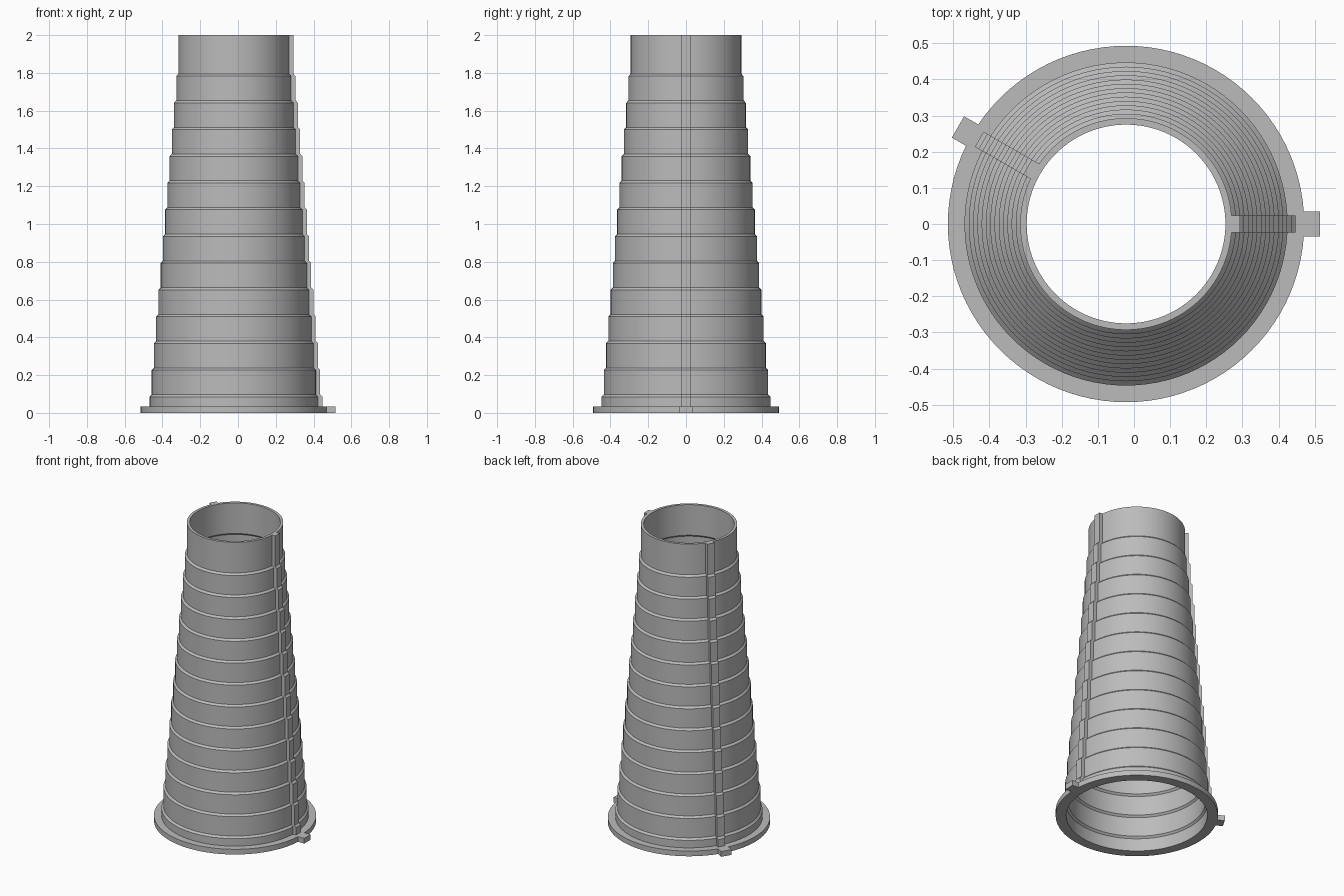
import bpy, bmesh, math
from mathutils import Matrix, Vector

cube = bpy.data.objects.get("Cube")
if cube:
    bpy.data.objects.remove(cube)

AXIS = Matrix.Translation((-0.022, 0, 0))
FLANGE_R, FLANGE_H, HEIGHT = 0.493, 0.035, 2.0
BASE_R, TOP_R, STEPS = 0.447, 0.293, 13
WALL, CHAMFER = 0.018, 0.012
STEP_R = (BASE_R - TOP_R) / STEPS
FIRST_Z, PITCH = 0.097, 0.1415

grey = bpy.data.materials.new("plain grey")
grey.use_nodes = True
colour = (0.5, 0.5, 0.5, 1)
grey.diffuse_color = colour
grey.node_tree.nodes["Principled BSDF"].inputs["Base Color"].default_value = colour


def stepped_line(offset, bottom):
    """Stepped taper from bottom to top as (radius, z), moved out by offset."""
    points = [(BASE_R + offset, bottom)]
    for k in range(STEPS):
        z = FIRST_Z + k * PITCH
        r = BASE_R + offset - k * STEP_R
        points += [(r, z - CHAMFER), (r - STEP_R, z)]
    return points + [(TOP_R + offset, HEIGHT)]


def finish(name, bm, matrix):
    bmesh.ops.recalc_face_normals(bm, faces=bm.faces)
    mesh = bpy.data.meshes.new(name)
    bm.to_mesh(mesh)
    bm.free()
    mesh.materials.append(grey)
    mesh.transform(matrix)
    obj = bpy.data.objects.new(name, mesh)
    bpy.context.collection.objects.link(obj)
    return obj


def lathe(name, profile, segments=96):
    bm = bmesh.new()
    verts = [bm.verts.new((r, 0, z)) for r, z in profile]
    edges = [bm.edges.new((a, b)) for a, b in zip(verts, verts[1:] + verts[:1])]
    bmesh.ops.spin(bm, geom=verts + edges, cent=(0, 0, 0), axis=(0, 0, 1),
                   angle=math.tau, steps=segments, use_merge=True)
    bmesh.ops.remove_doubles(bm, verts=bm.verts, dist=0.0001)
    obj = finish(name, bm, AXIS)
    bpy.ops.object.select_all(action="DESELECT")
    obj.select_set(True)
    bpy.context.view_layer.objects.active = obj
    bpy.ops.object.shade_smooth_by_angle(angle=math.radians(25))


def radial_plate(name, outline, half_width, angle):
    """Extrude an (r, z) outline sideways and turn it about the axis."""
    bm = bmesh.new()
    face = bm.faces.new([bm.verts.new((r, -half_width, z)) for r, z in outline])
    moved = bmesh.ops.extrude_face_region(bm, geom=[face])["geom"]
    bmesh.ops.translate(bm, vec=Vector((0, 2 * half_width, 0)),
                        verts=[v for v in moved if isinstance(v, bmesh.types.BMVert)])
    finish(name, bm, AXIS @ Matrix.Rotation(math.radians(angle), 4, "Z"))


# Hollow stepped cone with its base flange
outer = [(FLANGE_R, 0), (FLANGE_R, FLANGE_H)] + stepped_line(0, FLANGE_H)
inner = stepped_line(-WALL, 0)
lathe("stepped_cone", outer + inner[::-1])

# Stepped ribs and flange tabs
rib = stepped_line(0.022, FLANGE_H) + stepped_line(-WALL / 2, FLANGE_H)[::-1]
tab_in, tab_out = FLANGE_R - 0.02, 0.537
tab = [(tab_in, 0), (tab_out, 0), (tab_out, FLANGE_H), (tab_in, FLANGE_H)]
for side, angle in (("left", 0), ("right", 150)):
    radial_plate(side + "_rib", rib, 0.024, angle)
    radial_plate(side + "_flange_tab", tab, 0.034, angle)
